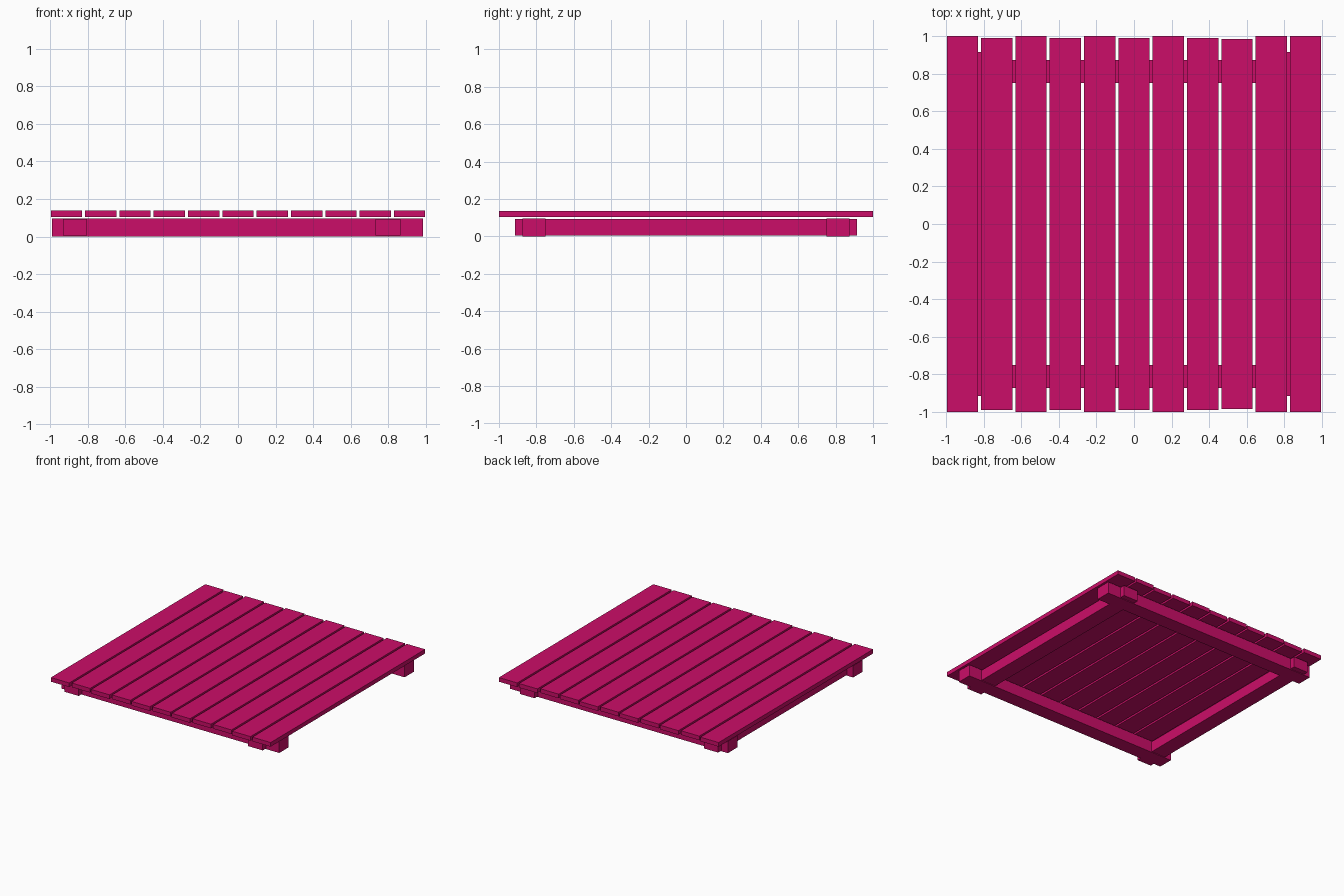
import bpy

cube = bpy.data.objects.get("Cube")
if cube:
    bpy.data.objects.remove(cube, do_unlink=True)

# Single painted-wood colour
paint = bpy.data.materials.new("magenta_paint")
paint.use_nodes = True
colour = (0.6, 0.004, 0.138, 1)
paint.diffuse_color = colour
paint.node_tree.nodes["Principled BSDF"].inputs["Base Color"].default_value = colour


def board(name, x, y, z):
    """Add a box spanning the given (low, high) ranges."""
    spans = (x, y, z)
    bpy.ops.mesh.primitive_cube_add(size=1, location=[(a + b) / 2 for a, b in spans])
    obj = bpy.context.object
    obj.name = name
    obj.scale = [b - a for a, b in spans]
    bpy.ops.object.transform_apply(location=False, rotation=False, scale=True)
    obj.data.materials.append(paint)


# Deck planks, some cut slightly short
half_lengths = [1, 0.99, 1, 0.99, 1, 0.99, 1, 0.99, 0.985, 1, 1]
pitch, width = 0.1826, 0.166
for i, half in enumerate(half_lengths):
    x = (i - 5) * pitch
    board(f"deck_plank_{i + 1}", (x - width / 2, x + width / 2), (-half, half), (0.103, 0.137))

# Cross beams running left to right
board("front_beam", (-0.99, 0.985), (-0.873, -0.75), (0, 0.096))
board("back_beam", (-0.99, 0.985), (0.75, 0.873), (0, 0.096))

# Side beams running front to back
board("right_beam", (-0.932, -0.803), (-0.915, 0.915), (0.005, 0.092))
board("left_beam", (0.732, 0.865), (-0.915, 0.915), (0.005, 0.092))
